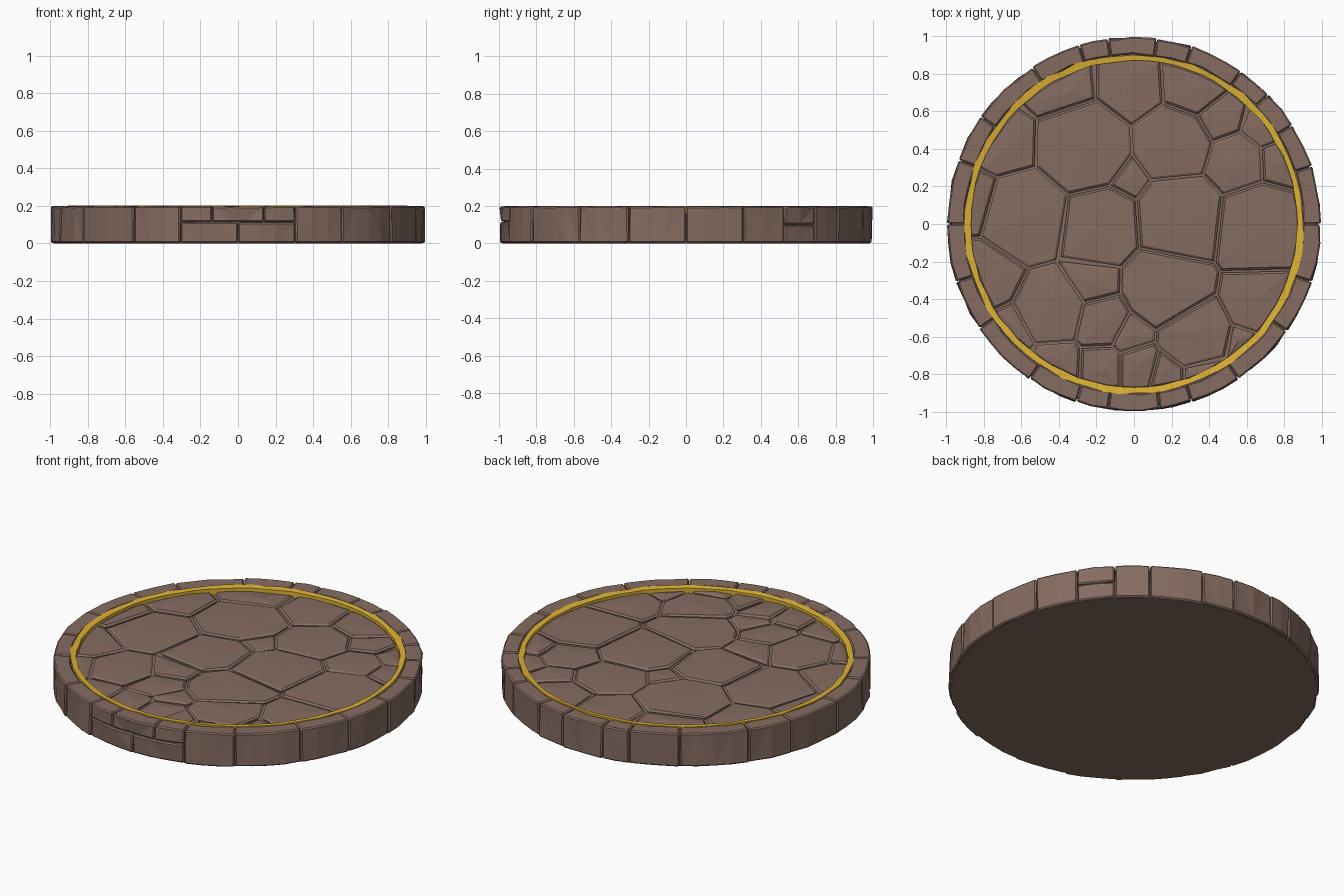
import bpy, bmesh, math, random
from mathutils import Vector

if "Cube" in bpy.data.objects:
    bpy.data.objects.remove(bpy.data.objects["Cube"])

random.seed(4)
R = random.uniform


def material(name, rgb):
    m = bpy.data.materials.new(name)
    m.diffuse_color = (*rgb, 1)
    m.use_nodes = True
    m.node_tree.nodes["Principled BSDF"].inputs["Base Color"].default_value = m.diffuse_color
    return m


STONE = material("brown stone", (0.235, 0.15, 0.12))
GOLD = material("gold", (0.72, 0.44, 0.035))


def finish(name, bm, mat):
    bmesh.ops.recalc_face_normals(bm, faces=bm.faces)
    me = bpy.data.meshes.new(name)
    bm.to_mesh(me)
    bm.free()
    me.materials.append(mat)
    ob = bpy.data.objects.new(name, me)
    bpy.context.collection.objects.link(ob)
    return ob


def polar(r, a, z):
    return Vector((r * math.cos(a), r * math.sin(a), z))


# Core disc under the stones
bm = bmesh.new()
bmesh.ops.create_cone(bm, cap_ends=True, segments=64, radius1=0.98, radius2=0.972, depth=0.16)
bmesh.ops.translate(bm, verts=bm.verts, vec=(0, 0, 0.08))
finish("core_disc", bm, STONE)


# Rim blocks: chipped wedges following the outer circle
def rim_block(d0, d1, z0=0.002, z1=0.2, name="rim_block"):
    a0, a1 = math.radians(d0) + 0.002, math.radians(d1) - 0.002
    n = max(2, round((d1 - d0) / 6))
    bm = bmesh.new()
    angles = [a0 + (a1 - a0) * i / n for i in range(n + 1)]
    inner = [polar(R(0.897, 0.907), a, z0) for a in angles]
    outer = [polar(R(0.988, 1.0), a, z0) for a in reversed(angles)]
    face = bm.faces.new([bm.verts.new(p) for p in inner + outer])
    up = bmesh.ops.extrude_face_region(bm, geom=[face])["geom"]
    top = [v for v in up if isinstance(v, bmesh.types.BMVert)]
    for v in top:
        v.co.z = z1 - R(0, 0.004)
        if v.co.xy.length > 0.95:
            v.co.xy *= R(0.988, 0.999) / v.co.xy.length
    bmesh.ops.recalc_face_normals(bm, faces=bm.faces)
    sharp = [e for e in bm.edges if len(e.link_faces) == 2 and e.calc_face_angle() > 0.7]
    bmesh.ops.bevel(bm, geom=sharp, offset=0.007, segments=1, affect='EDGES', clamp_overlap=True)
    # Split the warped outer faces into chiselled facets
    bmesh.ops.triangulate(bm, faces=[f for f in bm.faces if len(f.verts) == 4])
    finish(name, bm, STONE)


joints = [-18, 0, 18, 32, 55, 72, 83, 98, 107, 123, 145, 160, 180,
          198, 214, 236, 252, 288, 304, 325, 342]
for d0, d1 in zip(joints, joints[1:]):
    if d0 == 252:      # split front block with a small brick on top
        rim_block(252, 270, z1=0.114, name="rim_lower_brick")
        rim_block(270, 288, z1=0.114, name="rim_lower_brick")
        for b0, b1 in ((252, 262), (262, 278), (278, 288)):
            rim_block(b0, b1, z0=0.116, name="rim_upper_brick")
    elif d0 == 32:     # split block at the back right
        rim_block(32, 44, z1=0.1, name="rim_lower_brick")
        rim_block(32, 44, z0=0.102, name="rim_upper_brick")
        rim_block(44, 55)
    else:
        rim_block(d0, d1)

# Gold inlay ring with hand-worn, uneven edges
bm = bmesh.new()
N = 72
rings = []
for i in range(N):
    a = math.tau * i / N
    ri, ro = R(0.866, 0.874), R(0.898, 0.91)
    rings.append([bm.verts.new(polar(r, a, z)) for r, z in
                  ((ri, 0.15), (ri, 0.197), (ro, 0.201), (ro, 0.15))])
for i in range(N):
    p, q = rings[i], rings[(i + 1) % N]
    for k in range(4):
        bm.faces.new((p[k], q[k], q[(k + 1) % 4], p[(k + 1) % 4]))
finish("gold_ring", bm, GOLD)

# Paving stones: weighted cells (x, y, size) clipped against each neighbour
cells = [(-.18, .0, .2), (.24, .03, .22), (.67, -.02, .22), (-.27, .41, .24),
         (.2, .43, .19), (-.02, .74, .17), (.32, .76, .17), (.55, .33, .13),
         (.7, .52, .1), (.46, .58, .1), (.77, .34, .09), (-.58, .05, .22),
         (-.83, .12, .12), (-.8, -.28, .15), (-.68, .42, .14), (-.38, .74, .16),
         (-.44, -.46, .17), (-.23, -.32, .09), (-.18, -.52, .12), (.17, -.33, .2),
         (.33, -.6, .17), (.68, -.42, .16), (-.42, -.75, .11), (-.17, -.76, .09),
         (.02, -.76, .09), (.18, -.8, .08), (-.66, -.58, .1), (.6, -.66, .09),
         (-.05, .25, .07), (.38, -.8, .11), (-.03, -.6, .06)]


def paving_stone(index):
    x, y, s = cells[index]
    here = Vector((x, y, 0))
    bm = bmesh.new()
    bmesh.ops.create_circle(bm, cap_ends=True, segments=48, radius=0.876)
    for j, (u, v, t) in enumerate(cells):
        if j == index:
            continue
        step = Vector((u, v, 0)) - here
        d = step.length
        cut = (d * d + s * s - t * t) / (2 * d) - 0.006
        axis = step.normalized()
        bmesh.ops.bisect_plane(bm, geom=bm.verts[:] + bm.edges[:] + bm.faces[:],
                               plane_co=here + axis * cut, plane_no=axis, clear_outer=True)
    bmesh.ops.remove_doubles(bm, verts=bm.verts, dist=0.025)
    if not bm.faces:
        bm.free()
        return
    face = bm.faces[:][0]
    if face.normal.z < 0:
        face.normal_flip()
    height = R(0.18, 0.187)
    for v in bm.verts:
        v.co.z = height - R(0.008, 0.014)
    rim = bm.edges[:]
    # Worn, sloping shoulder around a slightly faceted top
    bmesh.ops.inset_individual(bm, faces=[face], thickness=0.011, use_even_offset=True)
    for v in face.verts:
        v.co.z = height - R(0, 0.005)
    poked = bmesh.ops.poke(bm, faces=[face])
    for v in poked["verts"]:
        v.co += Vector((R(-.2, .2) * s, R(-.2, .2) * s, 0))
        v.co.z = height + R(0.001, 0.006)
    skirt = bmesh.ops.extrude_edge_only(bm, edges=rim)["geom"]
    for v in skirt:
        if isinstance(v, bmesh.types.BMVert):
            v.co.z = 0.15
    finish("paving_stone", bm, STONE)


for i in range(len(cells)):
    paving_stone(i)
